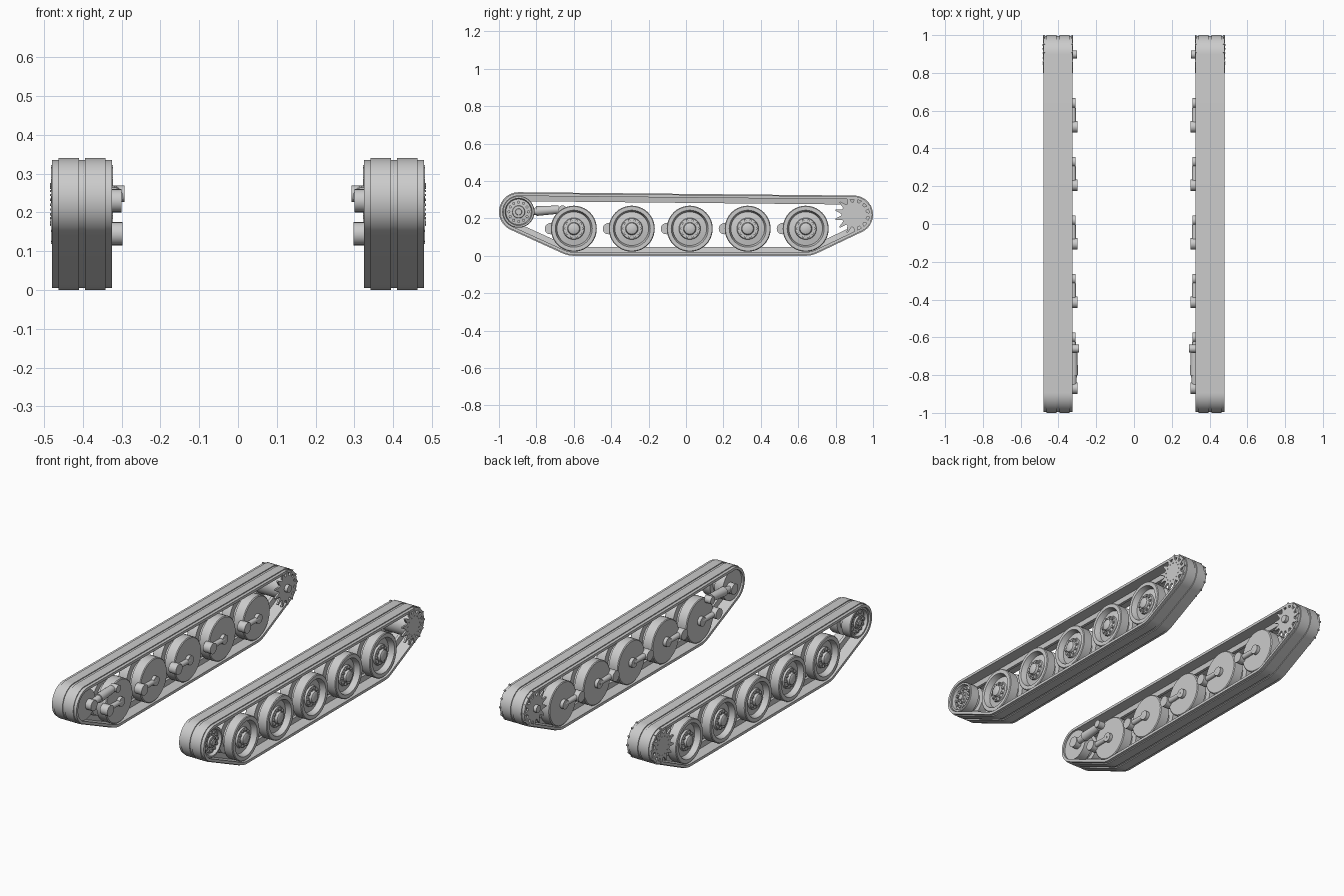
import bpy, bmesh
from math import sin, cos, pi, atan2, acos, hypot
from mathutils import Vector

cube = bpy.data.objects.get("Cube")
if cube:
    bpy.data.objects.remove(cube, do_unlink=True)

grey = bpy.data.materials.new("track grey")
grey.use_nodes = True
grey.diffuse_color = (0.6, 0.6, 0.6, 1)
grey.node_tree.nodes["Principled BSDF"].inputs["Base Color"].default_value = (0.6, 0.6, 0.6, 1)

MID = 0.402                      # middle of one track across x
WHEELS = [-0.6 + 0.31 * i for i in range(5)]
AXLE_Z = 0.145
IDLER = (-0.895, 0.235)
SPROCKET = (0.898, 0.22)


def finish(name, bm):
    """Turn a bmesh into a smooth-shaded part mirrored to the other side."""
    bmesh.ops.recalc_face_normals(bm, faces=bm.faces)
    mesh = bpy.data.meshes.new(name)
    bm.to_mesh(mesh)
    bm.free()
    obj = bpy.data.objects.new(name, mesh)
    bpy.context.collection.objects.link(obj)
    mesh.materials.append(grey)
    bpy.ops.object.select_all(action='DESELECT')
    obj.select_set(True)
    bpy.context.view_layer.objects.active = obj
    bpy.ops.object.shade_smooth_by_angle(angle=0.6)
    obj.modifiers.new("other_side", 'MIRROR').use_axis[0] = True
    return obj


def skin(bm, rings, loop=False):
    """Join equal closed rings of points; cap the ends unless looped."""
    rows = [[bm.verts.new(p) for p in ring] for ring in rings]
    n = len(rows[0])
    pairs = list(zip(rows, rows[1:])) + ([(rows[-1], rows[0])] if loop else [])
    for a, b in pairs:
        for i in range(n):
            j = (i + 1) % n
            bm.faces.new((a[i], a[j], b[j], b[i]))
    if not loop:
        bm.faces.new(rows[0])
        bm.faces.new(rows[-1])


def circle(x, y, z, r, n):
    return [(x, y + r * cos(2 * pi * i / n), z + r * sin(2 * pi * i / n)) for i in range(n)]


def lathe(bm, y, z, profile, n=40):
    """Revolve (x, radius) pairs about an axle along x."""
    skin(bm, [circle(x, y, z, r, n) for x, r in profile])


def pin(bm, y, z, r, x0, x1, n=20):
    lathe(bm, y, z, [(x0, r), (x1, r)], n)


def bolts(bm, y, z, ring, r, count, x0, x1):
    for i in range(count):
        a = 2 * pi * i / count
        pin(bm, y + ring * cos(a), z + ring * sin(a), r, x0, x1, 8)


def bar(bm, start, end, r0, r1, n=16):
    """Tapered round bar between two points."""
    a, b = Vector(start), Vector(end)
    turn = (b - a).to_track_quat('Z', 'Y')
    skin(bm, [[c + turn @ Vector((r * cos(2 * pi * i / n), r * sin(2 * pi * i / n), 0))
               for i in range(n)] for c, r in ((a, r0), (b, r1))])


# Track belt: tangent loop round four circles (y, z, radius, arc steps)
circles = [(WHEELS[0], AXLE_Z, AXLE_Z, 6), (WHEELS[-1], AXLE_Z, AXLE_Z, 6),
           (*SPROCKET, 0.102, 20), (*IDLER, 0.105, 20)]
angles = []
for i, (y, z, r, _) in enumerate(circles):
    y2, z2, r2, _ = circles[(i + 1) % 4]
    dy, dz = y2 - y, z2 - z
    angles.append(atan2(dz, dy) - acos((r - r2) / hypot(dy, dz)))
path = []
for i, (y, z, r, steps) in enumerate(circles):
    start = angles[i - 1]
    sweep = (angles[i] - start) % (2 * pi)
    for k in range(steps + 1):
        path.append((y, z, r, start + sweep * k / steps))

# Half section (offset from middle, depth): guide ridge, edge, pad, groove
half = [(0.008, -0.048), (0.012, -0.02), (0.0775, -0.02), (0.0775, -0.005),
        (0.0605, -0.005), (0.0605, 0), (0.008, 0), (0.008, -0.005)]
section = half + [(-w, d) for w, d in reversed(half)]
bm = bmesh.new()
skin(bm, [[(MID + w, y + (r + d) * cos(a), z + (r + d) * sin(a)) for w, d in section]
          for y, z, r, a in path], loop=True)
finish("track_belt", bm)

# Road wheels: twin tyres, dished outer face, bolted hub
wheel_profile = [(0.33, 0.118), (0.334, 0.123), (0.388, 0.123), (0.388, 0.09), (0.416, 0.09),
                 (0.416, 0.123), (0.468, 0.123), (0.472, 0.119), (0.472, 0.099), (0.464, 0.096),
                 (0.44, 0.09), (0.446, 0.058), (0.456, 0.055), (0.458, 0.034), (0.472, 0.03),
                 (0.476, 0.024)]
for i, y in enumerate(WHEELS):
    bm = bmesh.new()
    lathe(bm, y, AXLE_Z, wheel_profile)
    bolts(bm, y, AXLE_Z, 0.045, 0.007, 10, 0.45, 0.465)
    finish(f"road_wheel_{i + 1}", bm)

    # Swing arm: axle boss, arm and pivot ahead of the wheel
    bm = bmesh.new()
    pivot = y - 0.125
    pin(bm, y, AXLE_Z, 0.026, 0.311, 0.34)
    pin(bm, pivot, AXLE_Z, 0.03, 0.298, 0.345)
    bar(bm, (0.322, y, AXLE_Z), (0.322, pivot, AXLE_Z), 0.013, 0.016)
    finish(f"swing_arm_{i + 1}", bm)

# Front idler wheel
bm = bmesh.new()
lathe(bm, *IDLER, [(0.335, 0.085), (0.388, 0.085), (0.388, 0.057), (0.416, 0.057), (0.416, 0.085),
                   (0.468, 0.085), (0.471, 0.082), (0.471, 0.073), (0.452, 0.068), (0.456, 0.034),
                   (0.466, 0.032), (0.468, 0.018), (0.474, 0.016)])
bolts(bm, *IDLER, 0.052, 0.008, 12, 0.45, 0.463)
bolts(bm, *IDLER, 0.025, 0.004, 8, 0.46, 0.471)
finish("idler_wheel", bm)

# Track tensioner on the inner side of the idler
bm = bmesh.new()
pin(bm, IDLER[0] + 0.025, 0.23, 0.03, 0.3, 0.35)
bar(bm, (0.322, -0.87, 0.232), (0.322, -0.78, 0.24), 0.017, 0.02)
bar(bm, (0.322, -0.8, 0.239), (0.322, -0.68, 0.247), 0.026, 0.022)
pin(bm, -0.66, 0.248, 0.021, 0.292, 0.335)
finish("track_tensioner", bm)

# Rear sprocket: hollow-faced drum, two toothed rings, inner hub
bm = bmesh.new()
lathe(bm, *SPROCKET, [(0.328, 0.064), (0.474, 0.064), (0.482, 0.06), (0.482, 0.046),
                      (0.455, 0.043), (0.455, 0.02), (0.46, 0.018)])
pin(bm, *SPROCKET, 0.021, 0.303, 0.34)
bolts(bm, *SPROCKET, 0.053, 0.003, 13, 0.48, 0.485)
finish("drive_sprocket", bm)

TEETH = 13
bm = bmesh.new()
for x0, x1 in ((0.322, 0.332), (0.472, 0.482)):
    outline = []
    for i in range(TEETH):
        for step, r in ((-0.36, 0.068), (-0.07, 0.102), (0.07, 0.102), (0.36, 0.068)):
            a = 2 * pi * (i + step) / TEETH
            outline.append((SPROCKET[0] + r * cos(a), SPROCKET[1] + r * sin(a)))
    skin(bm, [[(x, y, z) for y, z in outline] for x in (x0, x1)])
finish("sprocket_teeth", bm)
